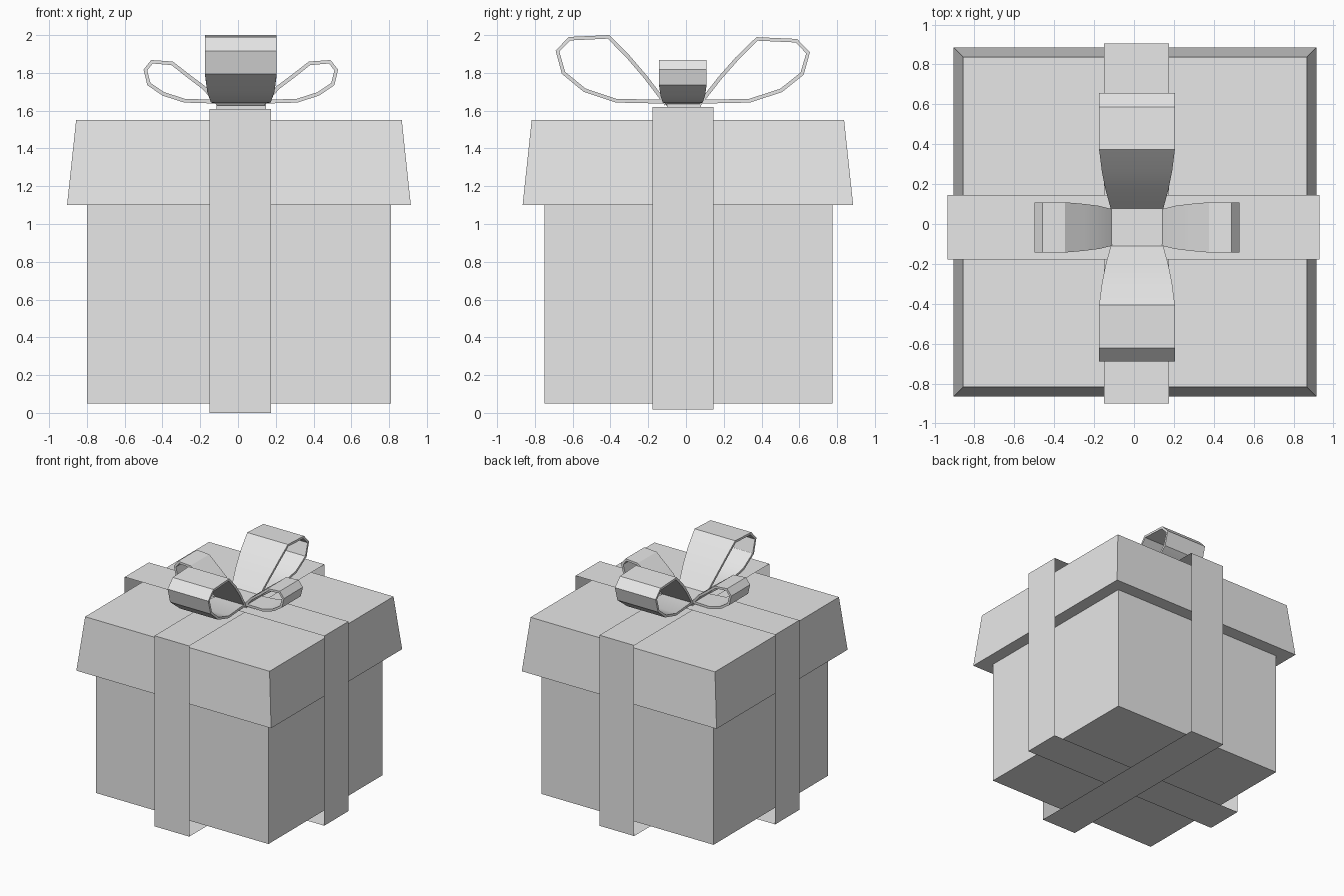
import bpy, bmesh, math
from mathutils import Matrix, Vector

cube = bpy.data.objects.get("Cube")
if cube:
    bpy.data.objects.remove(cube, do_unlink=True)

grey = bpy.data.materials.new("plain light grey")
grey.use_nodes = True
COLOUR = (0.8, 0.8, 0.8, 1)
grey.diffuse_color = COLOUR
grey.node_tree.nodes["Principled BSDF"].inputs["Base Color"].default_value = COLOUR


def finish(name, bm):
    mesh = bpy.data.meshes.new(name)
    bm.to_mesh(mesh)
    bm.free()
    mesh.materials.append(grey)
    obj = bpy.data.objects.new(name, mesh)
    bpy.context.collection.objects.link(obj)
    return obj


def block(name, low, high, inset=0.0, open_axis=None):
    """Box between two corners; inset tapers the top, open_axis removes two ends."""
    low, high = Vector(low), Vector(high)
    bm = bmesh.new()
    bmesh.ops.create_cube(bm, size=1)
    for v in bm.verts:
        top = v.co.z > 0
        for i in range(3):
            sign = 1 if v.co[i] > 0 else -1
            v.co[i] = high[i] if sign > 0 else low[i]
            if top and i < 2:
                v.co[i] -= sign * inset
    if open_axis is not None:
        bm.normal_update()
        ends = [f for f in bm.faces if abs(f.normal[open_axis]) > 0.9]
        bmesh.ops.delete(bm, geom=ends, context='FACES')
    return finish(name, bm)


def bow_loop(name, profile, angle, rise=1.0):
    """Thin bent strip: profile rows are distance out, height, half width."""
    turn = Matrix.Translation((0.015, -0.017, 0)) @ Matrix.Rotation(angle, 4, 'Z')
    bm = bmesh.new()
    rows = []
    for r, z, w in profile:
        z = KNOT_Z + (z - KNOT_Z) * rise
        rows.append([bm.verts.new(turn @ Vector((r, s * w, z))) for s in (1, -1)])
    for a, b in zip(rows, rows[1:]):
        bm.faces.new((a[0], a[1], b[1], b[0]))
    obj = finish(name, bm)
    bpy.ops.object.select_all(action='DESELECT')
    obj.select_set(True)
    bpy.context.view_layer.objects.active = obj
    solid = obj.modifiers.new("thickness", 'SOLIDIFY')
    solid.thickness = 0.02
    solid.offset = -1
    bpy.ops.object.modifier_apply(modifier=solid.name)
    bpy.ops.object.shade_smooth_by_angle(angle=math.radians(24))


# Box and flared lid
block("box_body", (-0.80, -0.75, 0.05), (0.81, 0.775, 1.12))
block("box_lid", (-0.905, -0.865, 1.10), (0.915, 0.885, 1.55), inset=0.048)

# Ribbon bands, thin open loops around the box
block("ribbon_front_to_back", (-0.15, -0.90, 0.0), (0.175, 0.905, 1.61), open_axis=0)
block("ribbon_side_to_side", (-0.935, -0.177, 0.018), (0.93, 0.145, 1.62), open_axis=1)

# Bow: knot, two big loops and two small loops
KNOT_Z = 1.64
block("bow_knot", (-0.115, -0.10, 1.61), (0.147, 0.08, 1.66))

big = [(0.08, 1.64, 0.128), (0.19, 1.785, 0.158), (0.28, 1.89, 0.176), (0.39, 2.0, 0.19),
       (0.605, 1.99, 0.19), (0.673, 1.917, 0.19), (0.64, 1.795, 0.19),
       (0.525, 1.70, 0.178), (0.355, 1.643, 0.158), (0.08, 1.637, 0.128)]
small = [(0.11, 1.64, 0.088), (0.19, 1.73, 0.108), (0.27, 1.79, 0.118), (0.36, 1.86, 0.126),
         (0.475, 1.868, 0.126), (0.515, 1.817, 0.126), (0.495, 1.735, 0.126),
         (0.415, 1.68, 0.118), (0.30, 1.643, 0.106), (0.11, 1.637, 0.088)]

bow_loop("bow_loop_front", big, -math.pi / 2)
bow_loop("bow_loop_back", big, math.pi / 2, rise=0.97)
bow_loop("bow_loop_left", small, 0)
bow_loop("bow_loop_right", small, math.pi)
